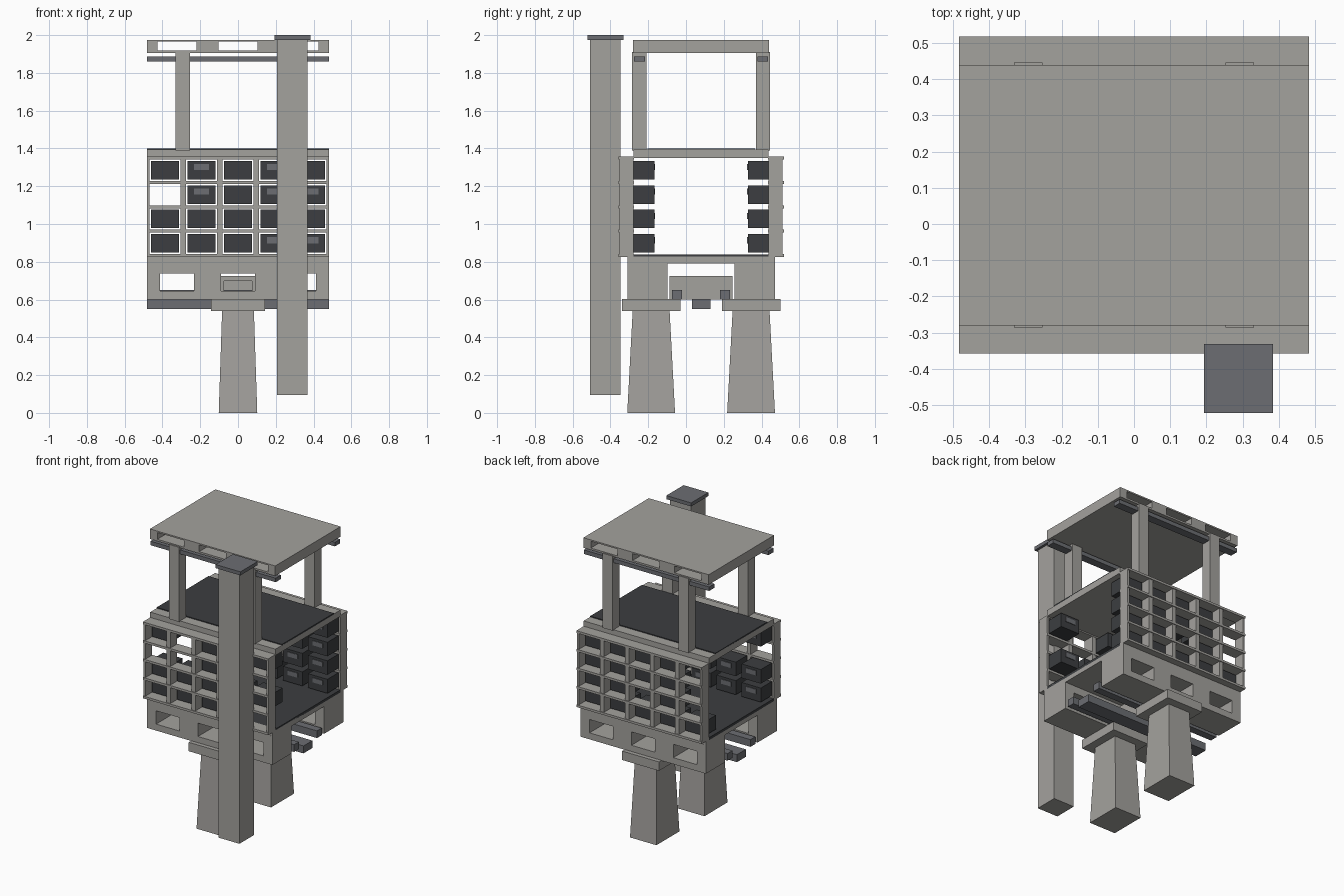
import bpy, bmesh

if "Cube" in bpy.data.objects:
    bpy.data.objects.remove(bpy.data.objects["Cube"])

CY = 0.08  # centre line of the tower in y


def mat(name, c):
    m = bpy.data.materials.new(name)
    m.diffuse_color = (*c, 1)
    m.use_nodes = True
    m.node_tree.nodes["Principled BSDF"].inputs["Base Color"].default_value = m.diffuse_color
    return m


GREY = mat("concrete", (0.37, 0.36, 0.34))
STEEL = mat("steel", (0.15, 0.155, 0.17))
DARK = mat("dark_panel", (0.045, 0.048, 0.052))


def frustum(name, x, y, z, m=GREY, top=None):
    """Box from ranges; top gives other x and y ranges at the upper end."""
    (tx, ty) = top or (x, y)
    bm = bmesh.new()
    rings = []
    for (rx, ry, h) in ((x, y, z[0]), (tx, ty, z[1])):
        rings.append([bm.verts.new((rx[i], ry[j], h))
                      for i, j in ((0, 0), (1, 0), (1, 1), (0, 1))])
    lo, hi = rings
    bm.faces.new(lo[::-1])
    bm.faces.new(hi)
    for i in range(4):
        k = (i + 1) % 4
        bm.faces.new((lo[i], lo[k], hi[k], hi[i]))
    me = bpy.data.meshes.new(name)
    bm.to_mesh(me)
    bm.free()
    ob = bpy.data.objects.new(name, me)
    bpy.context.collection.objects.link(ob)
    me.materials.append(m)
    return ob


def sides(s, inner, outer):
    """y range on the front (s=-1) or back (s=1) of the centre line."""
    return tuple(sorted((CY + s * inner, CY + s * outer)))


def cut(ob, x, y, z):
    c = frustum(ob.name + "_cutter", x, y, z)
    c.hide_render = True
    b = ob.modifiers.new("opening", 'BOOLEAN')
    b.operation, b.solver, b.object = 'DIFFERENCE', 'EXACT', c
    bpy.context.view_layer.objects.active = ob
    bpy.ops.object.modifier_apply(modifier=b.name)
    bpy.data.objects.remove(c)


L = (-0.483, 0.483)

# Roof with slots running through it
roof = frustum("roof", L, (CY - 0.36, CY + 0.36), (1.905, 1.975))
for cx in (-0.323, 0, 0.323):
    cut(roof, (cx - 0.103, cx + 0.103), (-1, 1), (1.918, 1.965))

# Upper deck and floor
frustum("upper_deck", L, (CY - 0.357, CY + 0.357), (1.35, 1.394))
frustum("upper_deck_panel", L, (CY - 0.285, CY + 0.285), (1.39, 1.4), DARK)
frustum("floor_slab", L, (CY - 0.39, CY + 0.39), (0.79, 0.828))
frustum("floor_panel", L, (CY - 0.357, CY + 0.357), (0.82, 0.838), DARK)

# Boxes missing from the storage racks: (side, column, row from the top)
MISSING = {(-1, 0, 1), (-1, 1, 0), (-1, 1, 1), (-1, 3, 0), (-1, 3, 1),
           (-1, 3, 3), (-1, 4, 1), (-1, 4, 3),
           (1, 0, 0), (1, 0, 1), (1, 0, 2), (1, 2, 2)}

for s, tag in ((-1, "front"), (1, "back")):
    # Roof posts and beam
    for cx in (-0.292, 0.292):
        frustum(tag + "_roof_post", (cx - 0.039, cx + 0.039),
                sides(s, 0.29, 0.366), (1.39, 1.91))
    frustum(tag + "_roof_beam", L, sides(s, 0.298, 0.355), (1.86, 1.888), STEEL)

    # Girder with three windows
    g = frustum(tag + "_girder", L, sides(s, 0.178, 0.391), (0.6, 0.8))
    for cx in (-0.323, 0, 0.323):
        cut(g, (cx - 0.091, cx + 0.091), (-1, 1), (0.645, 0.738))

    # Tapered pier and its cap
    frustum(tag + "_pier", (-0.102, 0.102), sides(s, 0.138, 0.391), (0, 0.545),
            top=((-0.084, 0.084), sides(s, 0.167, 0.362)))
    frustum(tag + "_pier_cap", (-0.142, 0.142), sides(s, 0.11, 0.42), (0.54, 0.602))

    # Side rail under the floor
    frustum(tag + "_rail", L, sides(s, 0.1, 0.153), (0.6, 0.65), STEEL)

    # Rack uprights and shelves
    for i in range(6):
        cx = (i - 2.5) * 0.193
        a, b = max(cx - 0.0145, L[0]), min(cx + 0.0145, L[1])
        frustum(tag + "_rack_upright", (a, b), sides(s, 0.357, 0.432), (0.825, 1.357))
    for i in range(5):
        h = 0.833 + i * 0.129
        frustum(tag + "_rack_shelf", L, sides(s, 0.355, 0.438),
                (h - 0.008, min(h + 0.008, 1.358)))

    # Storage boxes with a handle on the inward face
    for c in range(5):
        for r in range(4):
            if (s, c, r) in MISSING:
                continue
            cx, cz = (c - 2) * 0.193, 1.285 - r * 0.129
            frustum(tag + "_storage_box", (cx - 0.074, cx + 0.074),
                    sides(s, 0.247, 0.372), (cz - 0.049, cz + 0.049), DARK)
            frustum(tag + "_box_handle", (cx - 0.039, cx + 0.039),
                    sides(s, 0.243, 0.26), (cz, cz + 0.032), STEEL)

# Cross block between the girders, pierced along y
block = frustum("cross_block", (-0.093, 0.093), (CY - 0.167, CY + 0.167), (0.6, 0.726))
for a, b in ((-0.5, -0.1), (0.1, 0.5)):
    cut(block, (-0.073, 0.073), (CY + a, CY + b), (0.62, 0.697))

# Centre beam under the girders
frustum("centre_beam", L, (CY - 0.049, CY + 0.049), (0.55, 0.602), STEEL)

# Tall service column and its cap
frustum("service_column", (0.206, 0.367), (-0.508, -0.347), (0.095, 1.978))
frustum("service_column_cap", (0.193, 0.384), (-0.522, -0.332), (1.975, 2.0), STEEL)
